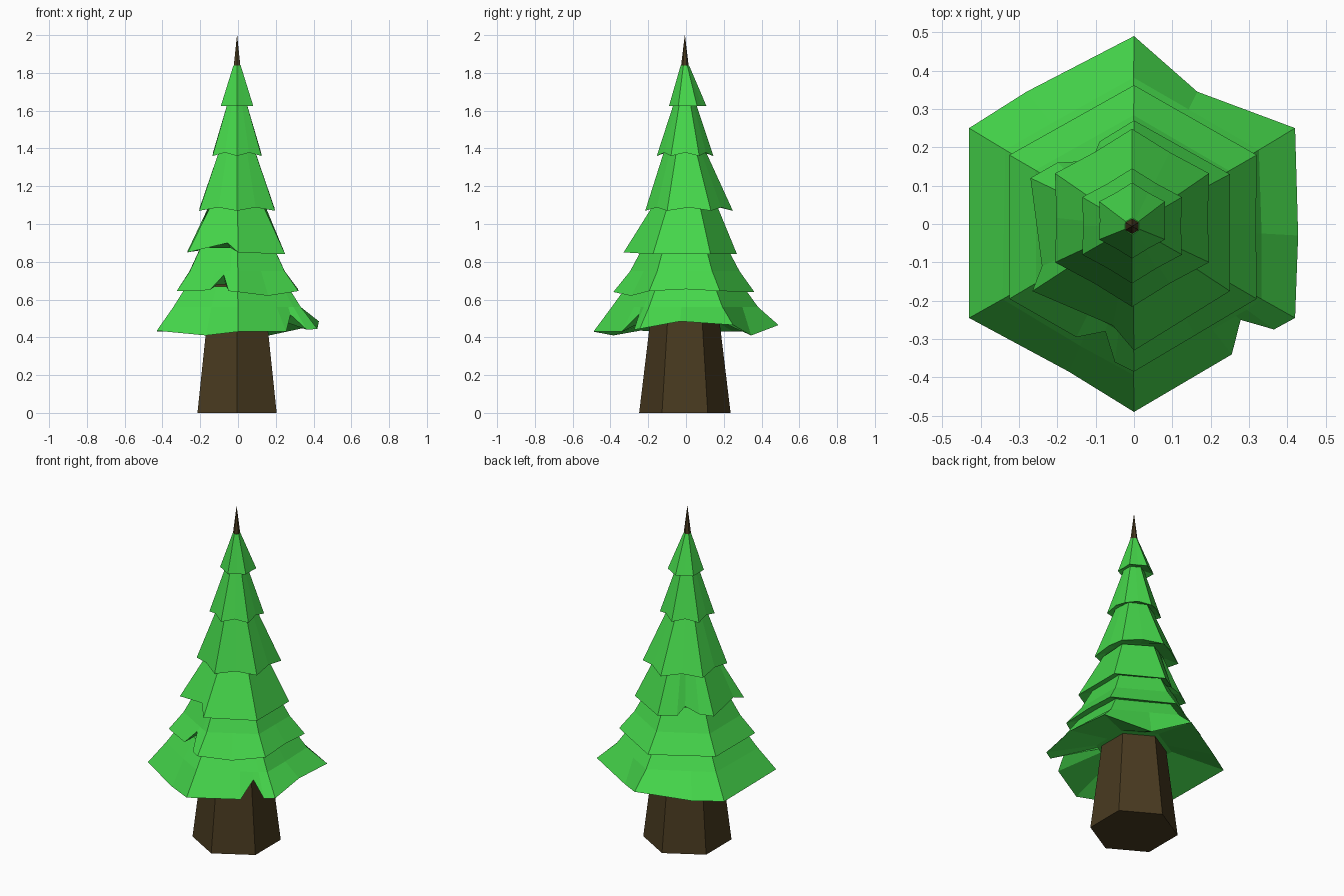
import bpy, bmesh
from math import sin, cos, atan2, pi, radians

if "Cube" in bpy.data.objects:
    bpy.data.objects.remove(bpy.data.objects["Cube"])

CX, CY = -0.005, -0.006


def material(name, rgb):
    m = bpy.data.materials.new(name)
    m.diffuse_color = (*rgb, 1)
    m.use_nodes = True
    m.node_tree.nodes["Principled BSDF"].inputs["Base Color"].default_value = m.diffuse_color
    return m


green = material("needles", (0.06, 0.68, 0.07))
brown = material("bark", (0.065, 0.042, 0.014))


def hex_point(a, r, z):
    """Point at angle a on a hexagon of corner radius r (corners on +-y)."""
    d = a - round(a / (pi / 3)) * pi / 3
    k = r * cos(pi / 6) / cos(d)
    return (CX + k * cos(a), CY + k * sin(a), z)


def solid(name, rings, mat):
    """Join rings of equal length into a closed flat-faced solid."""
    bm = bmesh.new()
    vs = [[bm.verts.new(p) for p in ring] for ring in rings]
    n = len(vs[0])
    for lo, hi in zip(vs, vs[1:]):
        for i in range(n):
            j = (i + 1) % n
            bm.faces.new((lo[i], lo[j], hi[j], hi[i]))
    bm.faces.new(vs[0][::-1])
    bm.faces.new(vs[-1])
    bmesh.ops.recalc_face_normals(bm, faces=bm.faces)
    me = bpy.data.meshes.new(name)
    bm.to_mesh(me)
    bm.free()
    me.materials.append(mat)
    ob = bpy.data.objects.new(name, me)
    bpy.context.collection.objects.link(ob)
    return ob


def tier(name, rim, under, top, mid=None):
    """Skirt of foliage; under, mid and top are (radius, height) hexagons."""
    rim = sorted(rim, key=lambda p: atan2(p[1] - CY, p[0] - CX))
    angles = [atan2(p[1] - CY, p[0] - CX) for p in rim]
    rings = [[hex_point(a, *under) for a in angles], rim]
    for level in (mid, top):
        if level:
            rings.append([hex_point(a, *level) for a in angles])
    solid(name, rings, green)


def even_rim(r, cy, z, lift):
    """Hexagonal rim whose edge centres rise a little."""
    pts = []
    for i in range(12):
        a = radians(30 * i + 30)
        k = r if i % 2 == 0 else r * 0.85
        pts.append((CX + k * cos(a), cy + k * sin(a), z + (i % 2) * lift))
    return pts


# Trunk: a six-sided spike running through the whole tree
hexa = [radians(30 + 60 * i) for i in range(6)]
solid("trunk", [[hex_point(a, r, z) for a in hexa]
                for r, z in ((0.242, 0), (0.0005, 2.0))], brown)

# Ragged lower tiers
tier("foliage_1",
     [(0, -.49, .43), (.255, -.34, .43), (.278, -.25, .52), (.365, -.275, .44),
      (.42, -.245, .445), (.428, -.03, .485), (.42, .25, .465), (.165, .345, .41),
      (0, .49, .465), (-.28, .345, .43), (-.43, .25, .43), (-.43, -.245, .435),
      (-.17, -.385, .41)],
     (0.21, 0.52), (0.31, 0.67), (0.39, 0.56))
tier("foliage_2",
     [(0, -.385, .64), (.16, -.29, .62), (.32, -.195, .645), (.318, 0, .655),
      (.32, .18, .645), (0, .362, .64), (-.325, .18, .645), (-.325, -.195, .645),
      (-.15, -.295, .65), (-.075, -.28, .73), (-.05, -.36, .645)],
     (0.27, 0.68), (0.225, 0.875), (0.292, 0.75))
tier("foliage_3",
     [(0, -.33, .85), (.25, -.175, .84), (.25, .13, .84), (0, .27, .84),
      (-.09, .215, .84), (-.11, .165, .885), (-.2, .16, .86), (-.27, .12, .85),
      (-.24, -.11, .87), (-.265, -.175, .85), (-.055, -.265, .90)],
     (0.2, 0.875), (0.175, 1.09))

# Regular upper tiers
for i, (r, cy, z, under, top) in enumerate((
        (.232, .016, 1.07, (.17, 1.10), (.11, 1.385)),
        (.15, -.005, 1.36, (.105, 1.385), (.058, 1.64)),
        (.099, .009, 1.625, (.05, 1.645), (.022, 1.84)))):
    tier(f"foliage_{i + 4}", even_rim(r, cy, z, .018 if i < 2 else 0), under, top)
